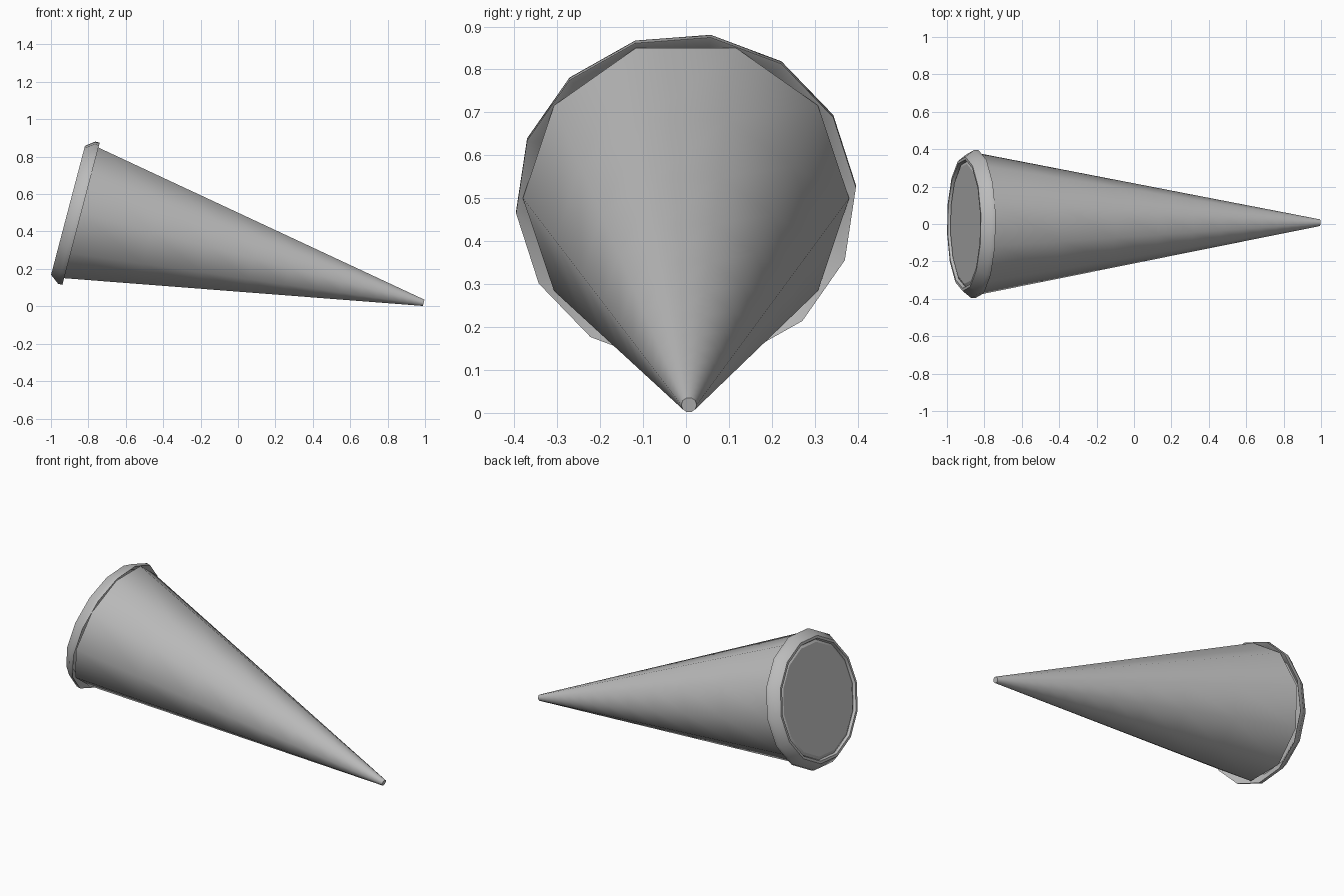
import bpy, bmesh
from math import sin, cos, pi, radians
from mathutils import Vector

if "Cube" in bpy.data.objects:
    bpy.data.objects.remove(bpy.data.objects["Cube"])

# Tilted frame: the axis runs from the wide base down to the tip
BASE = Vector((-0.84, 0, 0.5))
AXIS = Vector((0.967, 0, -0.254)).normalized()
UP = Vector((0.254, 0, 0.967)).normalized()
SIDE = Vector((0, 1, 0))

GREY = bpy.data.materials.new("dark_grey")
GREY.diffuse_color = (0.5, 0.5, 0.5, 1)
GREY.use_nodes = True
GREY.node_tree.nodes["Principled BSDF"].inputs["Base Color"].default_value = GREY.diffuse_color


def lathe(name, profile, sides, start=0.0, closed=False, caps=False, drop=0.0, smooth=40):
    """Sweep (along axis, radius, side shift) points around the tilted axis."""
    bm = bmesh.new()
    rings = []
    for a, r, dy in profile:
        ring = []
        for i in range(sides):
            t = start + 2 * pi * i / sides
            ring.append(bm.verts.new(BASE + AXIS * a + SIDE * (r * cos(t) + dy)
                                     + UP * (r * sin(t) - drop)))
        rings.append(ring)
    pairs = list(zip(rings, rings[1:]))
    if closed:
        pairs.append((rings[-1], rings[0]))
    for lo, hi in pairs:
        for i in range(sides):
            j = (i + 1) % sides
            bm.faces.new((lo[i], lo[j], hi[j], hi[i]))
    if caps:
        bm.faces.new(rings[0][::-1])
        bm.faces.new(rings[-1])
    bmesh.ops.recalc_face_normals(bm, faces=bm.faces)
    mesh = bpy.data.meshes.new(name)
    bm.to_mesh(mesh)
    bm.free()
    mesh.materials.append(GREY)
    obj = bpy.data.objects.new(name, mesh)
    bpy.context.collection.objects.link(obj)
    bpy.ops.object.select_all(action='DESELECT')
    obj.select_set(True)
    bpy.context.view_layer.objects.active = obj
    bpy.ops.object.shade_smooth_by_angle(angle=radians(smooth))
    return obj


# Long ten-sided cone with a tiny blunt tip; rings spaced evenly in ratio keep shading smooth
STEPS = 14
body = []
for k in range(STEPS + 1):
    r = 0.38 * (0.018 / 0.38) ** (k / STEPS)
    f = (0.38 - r) / (0.38 - 0.018)
    body.append((1.895 * f, r, 0.007 * f))
lathe("cone_body", body, 10, caps=True)

# Fourteen-sided rim with a thin edge, flared open towards the tip
lathe("cone_rim", [(-0.07, 0.36, 0), (-0.022, 0.397, 0), (0.002, 0.397, 0),
                   (0.001, 0.394, 0), (-0.055, 0.338, 0), (-0.07, 0.345, 0)],
      14, start=radians(4.5), closed=True, drop=0.005)

# Slightly recessed flat end disc inside the rim
lathe("end_disc", [(-0.062, 0.322, 0), (-0.052, 0.342, 0)], 14,
      start=radians(4.5), caps=True, drop=0.003, smooth=20)
